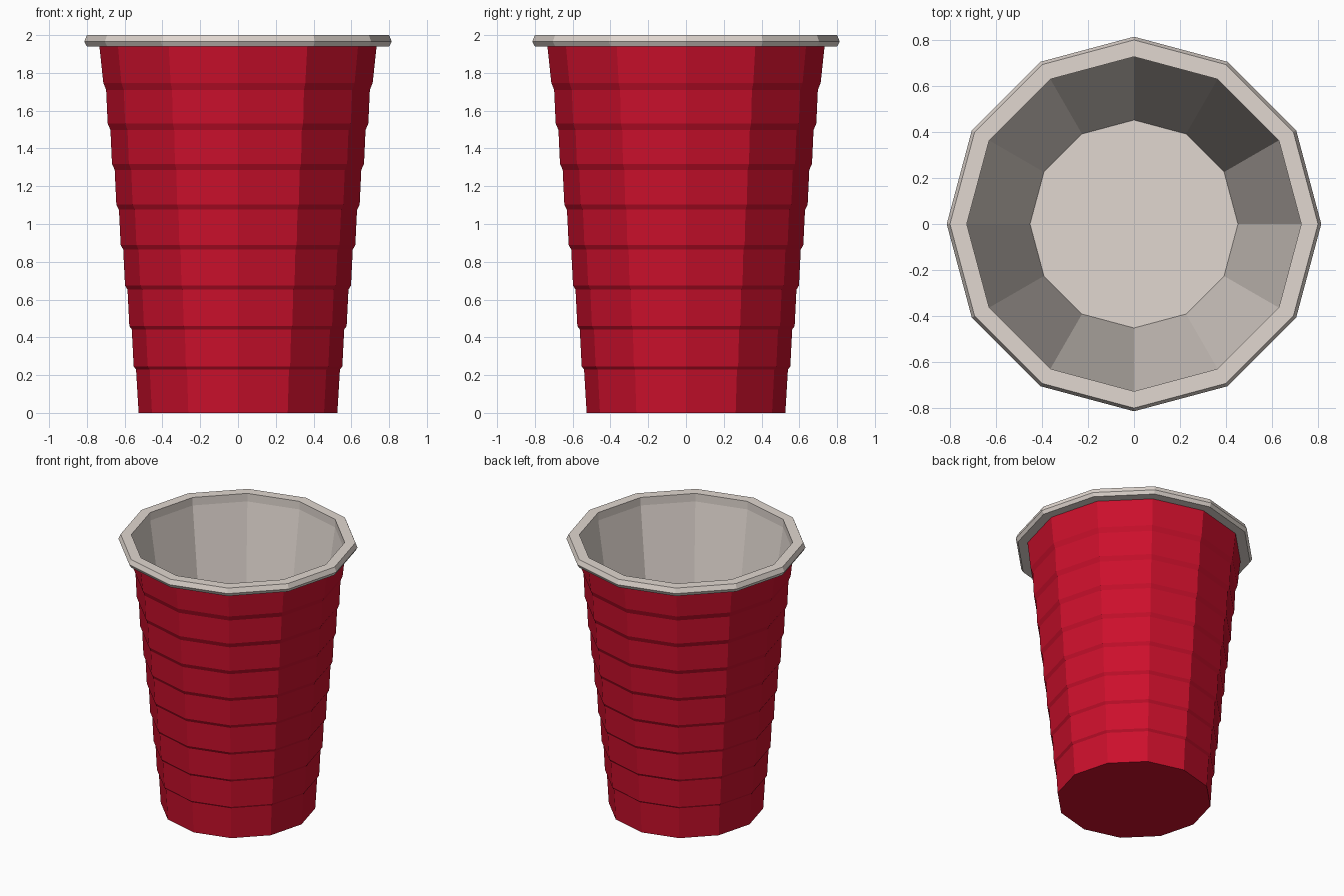
import bpy, bmesh
from math import cos, sin, pi

if "Cube" in bpy.data.objects:
    bpy.data.objects.remove(bpy.data.objects["Cube"])

SIDES = 12


def material(name, rgb):
    m = bpy.data.materials.new(name)
    m.diffuse_color = (*rgb, 1)
    m.use_nodes = True
    m.node_tree.nodes["Principled BSDF"].inputs["Base Color"].default_value = m.diffuse_color
    return m


def lathe(name, profile, mat, cap_start=False):
    """Spin a (radius, z) profile into a flat-faced twelve-sided shell."""
    bm = bmesh.new()
    rings = [[bm.verts.new((r * cos(2 * pi * k / SIDES), r * sin(2 * pi * k / SIDES), z))
              for k in range(SIDES)] for r, z in profile]
    for a, b in zip(rings, rings[1:]):
        for k in range(SIDES):
            n = (k + 1) % SIDES
            bm.faces.new((a[k], a[n], b[n], b[k]))
    if cap_start:
        bm.faces.new(rings[0][::-1])
    me = bpy.data.meshes.new(name)
    bm.to_mesh(me)
    bm.free()
    me.materials.append(mat)
    ob = bpy.data.objects.new(name, me)
    bpy.context.collection.objects.link(ob)
    return ob


red = material("red_plastic", (0.6, 0.005, 0.025))
white = material("white_plastic", (0.75, 0.68, 0.63))


def taper(z):
    return 0.526 + 0.107 * z


# Outer wall: nine tapered bands separated by small steps
wall = [(taper(0), 0)]
for i in range(8):
    z0 = 0.23 + 0.2114 * i
    z1 = z0 + 0.016 + 0.003 * i
    wall += [(taper(z0) - 0.011, z0), (taper(z1), z1)]
wall.append((taper(1.94), 1.94))
lathe("cup_wall", wall, red, cap_start=True)

# Rolled rim running over into the white inside and its floor
inside = [(taper(1.94), 1.94), (0.80, 1.94), (0.814, 1.965), (0.80, 2.0),
          (0.727, 2.0), (0.727, 1.94), (0.452, 0.08)]
liner = lathe("rim_and_lining", inside, white)
bm = bmesh.new()
bm.from_mesh(liner.data)
bm.verts.ensure_lookup_table()
bm.faces.new(bm.verts[-SIDES:])
bm.to_mesh(liner.data)
bm.free()
